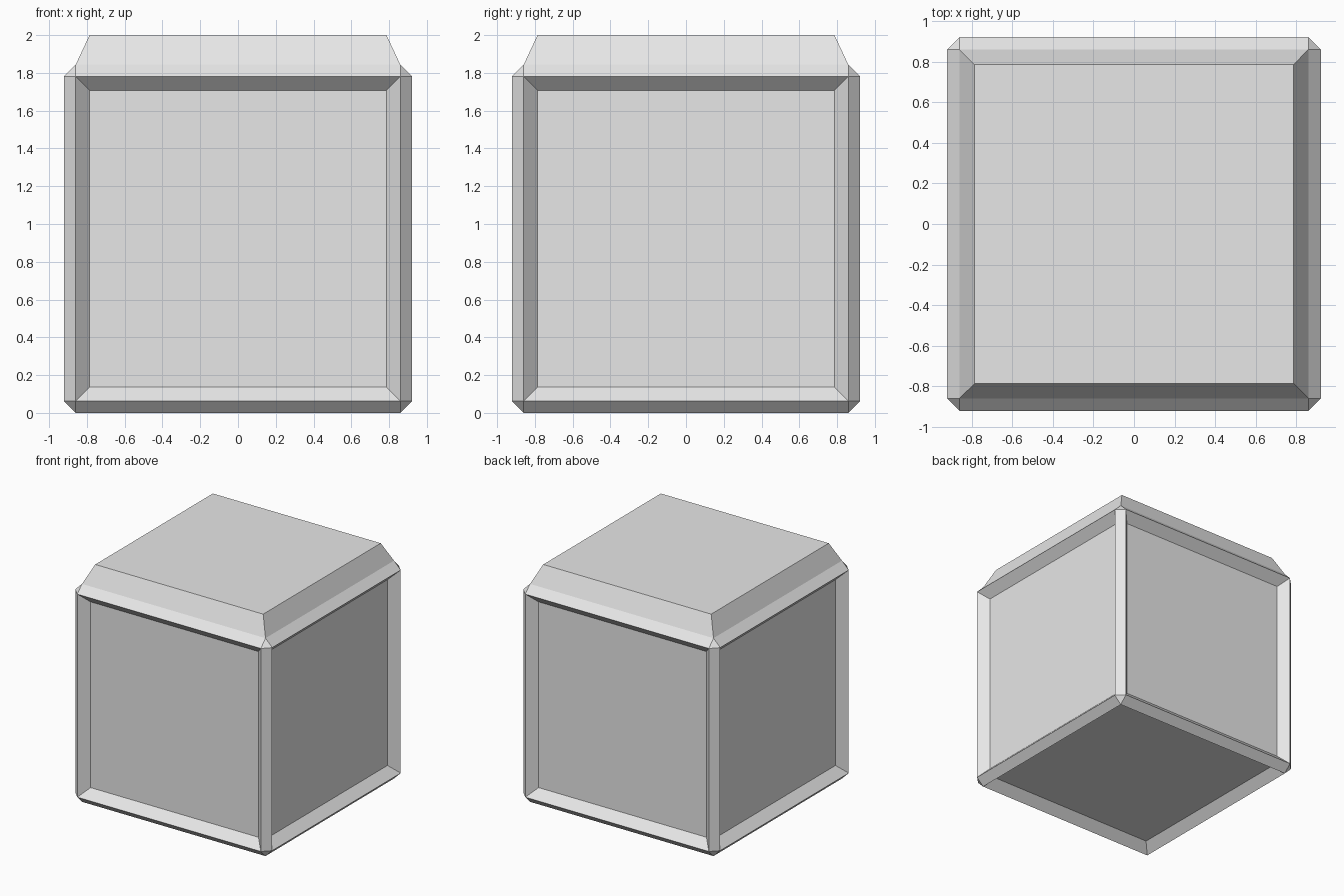
import bpy
import bmesh
from mathutils import Matrix

default = bpy.data.objects.get("Cube")
if default:
    bpy.data.objects.remove(default, do_unlink=True)

SIZE = 1.844      # width of the block body
CHAMFER = 0.063   # flat bevel along every edge
INSET = 0.073     # width of the sloped frame round each panel
RAISE = 2.0 - SIZE

# Plain grey surface
grey = bpy.data.materials.new("light_grey")
grey.use_nodes = True
colour = (0.8, 0.8, 0.8, 1)
grey.diffuse_color = colour
grey.node_tree.nodes["Principled BSDF"].inputs["Base Color"].default_value = colour

# Chamfered block body
bm = bmesh.new()
bmesh.ops.create_cube(bm, size=SIZE, matrix=Matrix.Translation((0, 0, SIZE / 2)))
bmesh.ops.bevel(bm, geom=bm.edges[:], offset=CHAMFER, offset_type='OFFSET',
                segments=1, profile=0.5, affect='EDGES')
bm.normal_update()

# Sunken panels on the sides and bottom, raised cap on top
panels = [f for f in bm.faces if f.calc_area() > 1]
bmesh.ops.inset_individual(bm, faces=panels, thickness=INSET, depth=0,
                           use_even_offset=True)
bm.normal_update()
for panel in panels:
    normal = panel.normal.copy()
    depth = RAISE if normal.z > 0.5 else -INSET
    bmesh.ops.translate(bm, verts=panel.verts[:], vec=normal * depth)

mesh = bpy.data.meshes.new("panelled_block")
bm.to_mesh(mesh)
bm.free()
mesh.materials.append(grey)
block = bpy.data.objects.new("panelled_block", mesh)
bpy.context.collection.objects.link(block)
